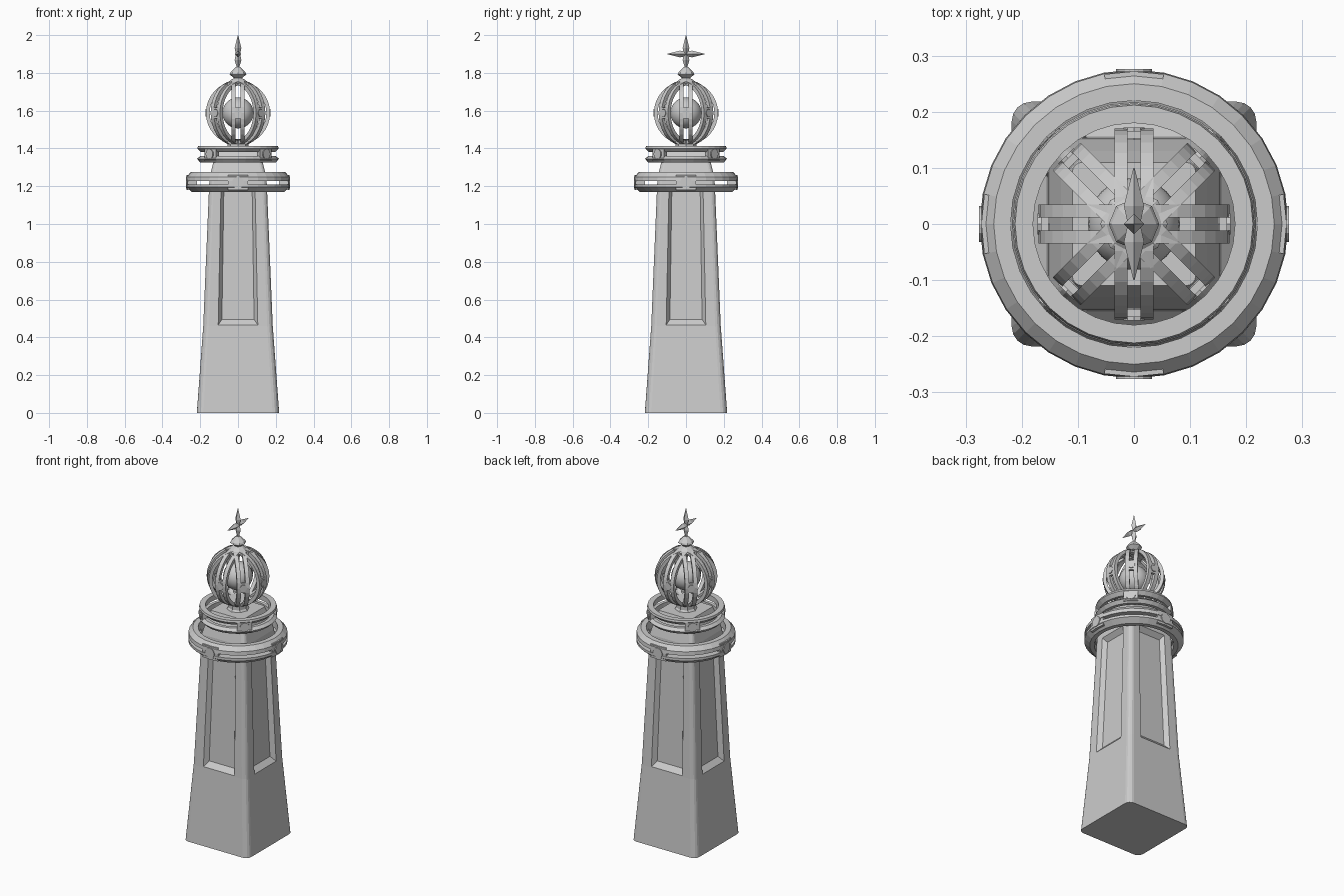
import bpy, bmesh
from math import sin, cos, pi, radians
from mathutils import Vector, Matrix

if "Cube" in bpy.data.objects:
    bpy.data.objects.remove(bpy.data.objects["Cube"])

stone = bpy.data.materials.new("stone grey")
stone.use_nodes = True
colour = (0.6, 0.6, 0.6, 1)
stone.diffuse_color = colour
stone.node_tree.nodes["Principled BSDF"].inputs["Base Color"].default_value = colour


def finish(bm, name):
    bmesh.ops.recalc_face_normals(bm, faces=bm.faces[:])
    mesh = bpy.data.meshes.new(name)
    bm.to_mesh(mesh)
    bm.free()
    mesh.materials.append(stone)
    ob = bpy.data.objects.new(name, mesh)
    bpy.context.collection.objects.link(ob)
    return ob


def loft(bm, rings, closed=False, matrix=Matrix()):
    """Skin a row of equal point rings, capped unless it closes on itself."""
    rows = [[bm.verts.new(matrix @ Vector(p)) for p in ring] for ring in rings]
    pairs = list(zip(rows, rows[1:] + rows[:1]))
    for low, high in pairs if closed else pairs[:-1]:
        for i in range(len(low)):
            j = (i + 1) % len(low)
            bm.faces.new((low[i], low[j], high[j], high[i]))
    if not closed:
        bm.faces.new(rows[0][::-1])
        bm.faces.new(rows[-1])


def circle(radius, z, sides):
    return [(radius * cos(2 * pi * i / sides), radius * sin(2 * pi * i / sides), z)
            for i in range(sides)]


def turned(bm, profile, sides, matrix=Matrix()):
    loft(bm, [circle(r, z, sides) for r, z in profile], matrix=matrix)


def swept(bm, section, start, end, steps):
    """Sweep a closed radius/height section round the z axis."""
    full = end - start > 6.28
    angles = [start + (end - start) * i / steps for i in range(steps if full else steps + 1)]
    loft(bm, [[(r * cos(a), r * sin(a), z) for r, z in section] for a in angles], full)


def bolt(bm, angle, height, radius, inner, outer, sides=12):
    turn = Matrix.Rotation(angle, 4, "Z") @ Matrix.Translation((0, 0, height)) \
        @ Matrix.Rotation(pi / 2, 4, "Y")
    turned(bm, [(radius, inner), (radius, outer)], sides, turn)


def rounded_square(half, z):
    points, radius = [], half * 0.16
    for q in range(4):
        for s in range(5):
            a = q * pi / 2 + s * pi / 8
            cx = (half - radius) * (1 if q in (0, 3) else -1)
            cy = (half - radius) * (1 if q < 2 else -1)
            points.append((cx + radius * cos(a), cy + radius * sin(a), z))
    return points


# Tapered tower with rounded corners
bm = bmesh.new()
loft(bm, [rounded_square(h, z) for z, h in
          ((0, .218), (.46, .184), (1.2, .153), (1.25, .15), (1.33, .13), (1.39, .11))])
tower = finish(bm, "tower")

# Sloped cutters for the four recessed panels
bm = bmesh.new()
surface = [(-.105, .184, .465), (.105, .184, .465), (.09, .153, 1.2), (-.09, .153, 1.2)]
floor = [(-.085, .156, .495), (.085, .156, .495), (.075, .128, 1.175), (-.075, .128, 1.175)]
outside = [Vector(s) * 2 - Vector(f) for s, f in zip(surface, floor)]
for k in range(4):
    loft(bm, [floor, outside], matrix=Matrix.Rotation(k * pi / 2, 4, "Z"))
cutter = finish(bm, "panel_cutter")
cutter.hide_render = True
cutter.hide_viewport = True
cut = tower.modifiers.new("panels", "BOOLEAN")
cut.operation = "DIFFERENCE"
cut.solver = "EXACT"
cut.object = cutter


# Two collars, each a pair of rails tied by four bolted blocks
def collar(name, rails, block, phase, bolt_radius):
    inner, outer, low, high = block
    for label, section in zip(("upper_rail", "lower_rail"), rails):
        bm = bmesh.new()
        swept(bm, section, 0, 2 * pi, 32)
        finish(bm, name + "_" + label)
    bm = bmesh.new()
    for k in range(4):
        a = phase + k * pi / 2
        swept(bm, [(inner, low), (outer, low), (outer, high), (inner, high)],
              a - pi / 16, a + pi / 16, 2)
        bolt(bm, a, (low + high) / 2, bolt_radius, inner, outer + .004)
    finish(bm, name + "_blocks")


collar("lower_collar",
       [[(.22, 1.228), (.275, 1.228), (.273, 1.25), (.25, 1.275), (.22, 1.275)],
        [(.22, 1.17), (.245, 1.17), (.275, 1.195), (.275, 1.21), (.22, 1.21)]],
       (.222, .272, 1.18, 1.26), 0, .032)
collar("upper_collar",
       [[(.18, 1.38), (.195, 1.38), (.215, 1.4), (.212, 1.412), (.18, 1.412)],
        [(.18, 1.326), (.2, 1.326), (.217, 1.345), (.2, 1.36), (.18, 1.36)]],
       (.182, .212, 1.335, 1.405), pi / 4, .027)

# Pedestal under the globe
bm = bmesh.new()
turned(bm, [(.07, 1.38), (.055, 1.4), (.055, 1.44), (.075, 1.45)], 8)
finish(bm, "pedestal")

# Globe cage of eight double ribs with a bolted bridge on each
CENTRE = 1.588
bm = bmesh.new()
for k in range(8):
    turn = Matrix.Rotation(k * pi / 4, 4, "Z") @ Matrix.Translation((0, 0, CENTRE))
    for side in (-1, 1):
        rings = []
        for i in range(17):
            t = radians(-84 + 10.5 * i)
            rings.append([(r * cos(t), side * y, r * sin(t))
                          for r, y in ((.15, .012), (.17, .012), (.17, .035), (.15, .035))])
        loft(bm, rings, matrix=turn)
    loft(bm, [[(x, y, z) for x, y in ((.152, -.02), (.166, -.02), (.166, .02), (.152, .02))]
              for z in (-.03, .03)], matrix=turn)
    bolt(bm, k * pi / 4, CENTRE, .02, .15, .172, 10)
finish(bm, "globe_ribs")

# Ball inside the cage
bm = bmesh.new()
bmesh.ops.create_uvsphere(bm, u_segments=32, v_segments=16, radius=.082,
                          matrix=Matrix.Translation((0, 0, CENTRE)))
ball = finish(bm, "inner_ball")
ball.data.shade_smooth()

# Cap and bead above the cage
bm = bmesh.new()
turned(bm, [(.06, 1.745), (.035, 1.765), (.02, 1.772), (.045, 1.792),
            (.04, 1.802), (.012, 1.83)], 8)
finish(bm, "cap_bead")

# Four-pointed star finial in the y-z plane
bm = bmesh.new()
for k, length in enumerate((.1, .1, .09, .1)):
    turn = Matrix.Translation((0, 0, 1.9)) @ Matrix.Rotation(k * pi / 2, 4, "X")
    turned(bm, [(.011, 0), (.018, .032), (.001, length)], 4, turn)
finish(bm, "star_finial")
